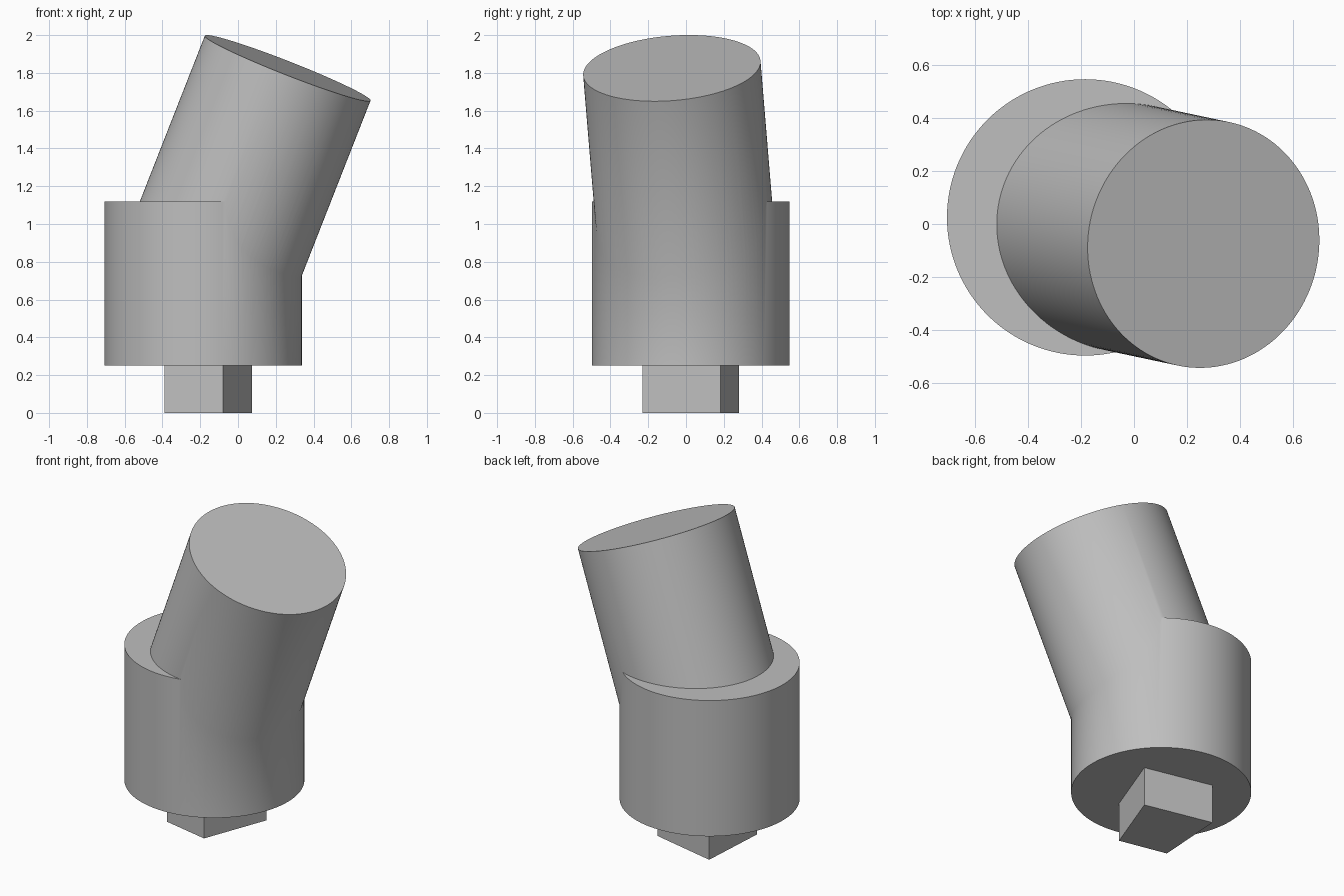
import bpy
import bmesh
import math
from mathutils import Vector

if "Cube" in bpy.data.objects:
    bpy.data.objects.remove(bpy.data.objects["Cube"], do_unlink=True)

# Single plain grey finish
grey = bpy.data.materials.new("plain grey")
grey.use_nodes = True
colour = (0.52, 0.52, 0.52, 1)
grey.diffuse_color = colour
grey.node_tree.nodes["Principled BSDF"].inputs["Base Color"].default_value = colour


def cylinder(name, start, end, radius):
    """Capped cylinder running between two points."""
    start, end = Vector(start), Vector(end)
    axis = end - start
    bpy.ops.mesh.primitive_cylinder_add(vertices=128, radius=radius,
                                        depth=axis.length, location=(start + end) / 2)
    obj = bpy.context.object
    obj.rotation_euler = axis.to_track_quat("Z", "Y").to_euler()
    obj.name = obj.data.name = name
    obj.data.materials.append(grey)
    return obj


def prism(name, outline, bottom, top):
    """Upright prism over a counter-clockwise outline."""
    bm = bmesh.new()
    base = bm.faces.new([bm.verts.new((x, y, bottom)) for x, y in outline])
    walls = bmesh.ops.extrude_face_region(bm, geom=[base])["geom"]
    verts = [v for v in walls if isinstance(v, bmesh.types.BMVert)]
    bmesh.ops.translate(bm, verts=verts, vec=(0, 0, top - bottom))
    bmesh.ops.recalc_face_normals(bm, faces=bm.faces)
    mesh = bpy.data.meshes.new(name)
    bm.to_mesh(mesh)
    bm.free()
    obj = bpy.data.objects.new(name, mesh)
    bpy.context.collection.objects.link(obj)
    mesh.materials.append(grey)
    return obj


# Upright collar with the leaning post growing out of it
collar = cylinder("collar", (-0.185, 0.025, 0.25), (-0.185, 0.025, 1.12), 0.523)
post = cylinder("leaning_post", (-0.185, 0.02, 0.683), (0.263, -0.075, 1.825), 0.471)

# Fuse the post into the collar
union = collar.modifiers.new("fuse post", "BOOLEAN")
union.operation = "UNION"
union.solver = "EXACT"
union.object = post
bpy.ops.object.select_all(action="DESELECT")
collar.select_set(True)
bpy.context.view_layer.objects.active = collar
bpy.ops.object.modifier_apply(modifier=union.name)
bpy.data.objects.remove(post, do_unlink=True)
collar.name = "collar_and_leaning_post"
bpy.ops.object.shade_smooth_by_angle(angle=math.radians(30))

# Four-sided peg below the collar
prism("peg", [(-0.08, -0.23), (0.075, 0.183), (-0.36, 0.28), (-0.388, -0.165)], 0, 0.25)
